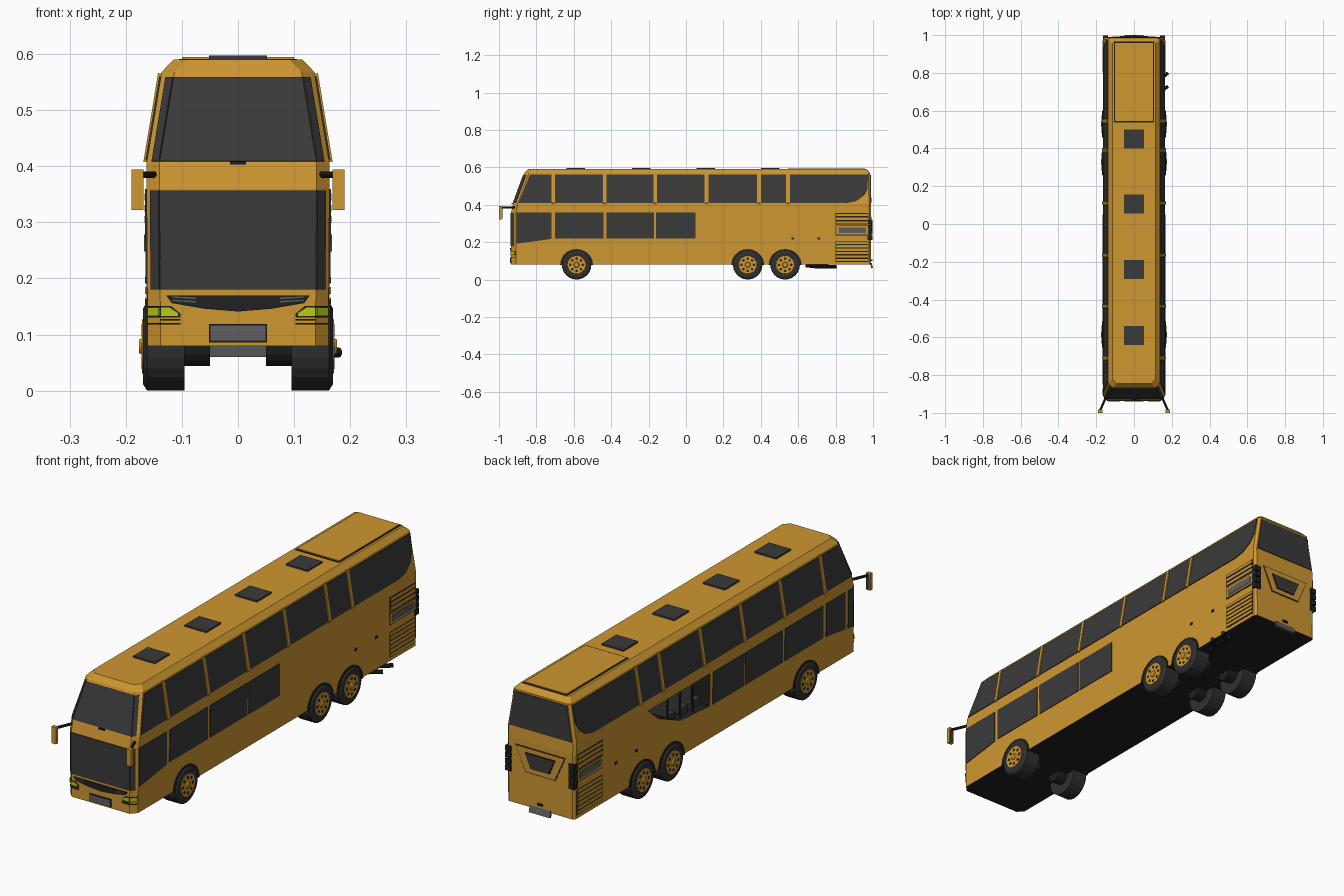
import bpy, bmesh, math
from mathutils import Vector

if "Cube" in bpy.data.objects:
    bpy.data.objects.remove(bpy.data.objects["Cube"])


def material(name, rgb):
    m = bpy.data.materials.new(name)
    m.diffuse_color = (*rgb, 1)
    m.use_nodes = True
    m.node_tree.nodes["Principled BSDF"].inputs["Base Color"].default_value = m.diffuse_color
    return m


ORANGE = material("orange paint", (0.62, 0.31, 0.03))
GLASS = material("dark glass", (0.042, 0.042, 0.042))
BLACK = material("black trim", (0.015, 0.015, 0.015))
RUBBER = material("tyre rubber", (0.03, 0.03, 0.03))
GREY = material("plate grey", (0.115, 0.115, 0.115))
LAMP = material("yellow green lamp", (0.5, 0.6, 0.008))


def finish(name, bm, *mats):
    bmesh.ops.recalc_face_normals(bm, faces=bm.faces)
    me = bpy.data.meshes.new(name)
    bm.to_mesh(me)
    bm.free()
    for m in mats:
        me.materials.append(m)
    ob = bpy.data.objects.new(name, me)
    bpy.context.collection.objects.link(ob)
    return ob


def prism(name, pts, offset, mat):
    """Outline swept by an offset vector."""
    bm = bmesh.new()
    a = [bm.verts.new(p) for p in pts]
    b = [bm.verts.new(Vector(p) + Vector(offset)) for p in pts]
    bm.faces.new(a)
    bm.faces.new(b)
    for i in range(len(a)):
        j = (i + 1) % len(a)
        bm.faces.new((a[i], a[j], b[j], b[i]))
    return finish(name, bm, mat)


def plate(name, pts, out, mat, t=0.003):
    """Thin plate lying on a surface, raised t along the side facing 'out'."""
    pts = [Vector(p) for p in pts]
    n = Vector()
    for i, p in enumerate(pts):
        n += (p - pts[0]).cross(pts[(i + 1) % len(pts)] - pts[0])
    n.normalize()
    if n.dot(Vector(out)) < 0:
        n = -n
    return prism(name, [p - n * 0.002 for p in pts], n * (t + 0.002), mat)


def box(name, lo, hi, mat):
    x0, y0, z0 = lo
    x1, y1, z1 = hi
    return prism(name, [(x0, y0, z0), (x1, y0, z0), (x1, y1, z0), (x0, y1, z0)], (0, 0, z1 - z0), mat)


def rod(name, a, b, r, mat, n=8, r2=None):
    a, b = Vector(a), Vector(b)
    bm = bmesh.new()
    bmesh.ops.create_cone(bm, cap_ends=True, segments=n, radius1=r, radius2=r2 or r, depth=(b - a).length)
    q = (b - a).to_track_quat('Z', 'Y').to_matrix().to_4x4()
    q.translation = (a + b) / 2
    bmesh.ops.transform(bm, matrix=q, verts=bm.verts)
    return finish(name, bm, mat)


# Body section levels: z, half width, front y, back y
LEVELS = [(0.08, 0.161, -0.935, 0.99), (0.36, 0.163, -0.935, 0.99), (0.405, 0.163, -0.925, 0.988),
          (0.568, 0.136, -0.865, 0.985), (0.59, 0.115, -0.845, 0.965)]


def level(z):
    for a, b in zip(LEVELS, LEVELS[1:]):
        if z <= b[0] + 1e-6:
            f = (z - a[0]) / (b[0] - a[0])
            return [p + (q - p) * f for p, q in zip(a[1:], b[1:])]


def side(s, y, z):
    return (s * level(z)[0], y, z)


def front(u, z):
    """Point on the nose: |u|<=1 on the flat, 1..2 round the corner."""
    w, yf, _ = level(z)
    k = max(abs(u) - 1, 0)
    return (math.copysign((w - 0.023) * min(abs(u), 1) + 0.023 * k, u), yf + 0.025 * k, z)


# Main body shell, lofted through the levels
bm = bmesh.new()
rings = []
for z, w, yf, yb in LEVELS:
    half = [(w - 0.023, yf), (w, yf + 0.025), (w, yb - 0.01), (w - 0.01, yb)]
    loop = half + [(-x, y) for x, y in reversed(half)]
    rings.append([bm.verts.new((x, y, z)) for x, y in loop])
for a, b in zip(rings, rings[1:]):
    for i in range(8):
        j = (i + 1) % 8
        bm.faces.new((a[i], a[j], b[j], b[i]))
bm.faces.new(rings[0]).material_index = 1
bm.faces.new(rings[-1])
body = finish("body", bm, ORANGE, BLACK)

# Open stairwell bay cut in the left side
hole = [(0.07, 0.36), (0.07, 0.22), (0.27, 0.235), (0.42, 0.30), (0.49, 0.36)]
cutter = prism("bay_cutter", [(-0.2, y, z) for y, z in hole], (0.31, 0, 0), ORANGE)
cutter.data.materials.append(BLACK)
for p in cutter.data.polygons:
    p.material_index = 1
cutter.hide_render = True
mod = body.modifiers.new("bay", 'BOOLEAN')
mod.operation, mod.object, mod.solver = 'DIFFERENCE', cutter, 'EXACT'
bpy.context.view_layer.objects.active = body
bpy.ops.object.modifier_apply(modifier="bay")
bpy.data.objects.remove(cutter)
for i in range(3):
    y = 0.09 + i * 0.085
    box("seat_base", (-0.13, y, 0.225), (-0.03, y + 0.05, 0.26), GLASS)
    box("seat_back", (-0.13, y + 0.045, 0.24), (-0.03, y + 0.06, 0.325), GLASS)
    rod("hand_rail", (-0.145, y + 0.07, 0.225), (-0.145, y + 0.07, 0.36), 0.003, BLACK)

# Side glazing
UPPER = [-0.71, -0.435, -0.165, 0.11, 0.39, 0.545]
for s in (1, -1):
    panes = [[(-0.895, 0.41), (-0.72, 0.41), (-0.72, 0.56), (-0.835, 0.56)]]
    for a, b in zip(UPPER, UPPER[1:]):
        panes.append([(a + 0.01, 0.41), (b - 0.01, 0.41), (b - 0.01, 0.56), (a + 0.01, 0.56)])
    panes.append([(0.555, 0.41), (0.86, 0.41), (0.91, 0.42), (0.95, 0.45), (0.97, 0.49), (0.974, 0.56), (0.555, 0.56)])
    for a, b in ((-0.70, -0.44), (-0.425, -0.17), (-0.16, 0.05)):
        panes.append([(a, 0.22), (b, 0.22), (b, 0.359), (a, 0.359)])
    if s > 0:
        panes.append([(-0.905, 0.192), (-0.72, 0.217), (-0.72, 0.359), (-0.905, 0.359)])
    else:
        panes.append([(-0.85, 0.2), (-0.72, 0.217), (-0.72, 0.359), (-0.85, 0.359)])
        panes.append([(-0.905, 0.192), (-0.87, 0.197), (-0.87, 0.359), (-0.905, 0.359)])
    for pane in panes:
        plate("side_window", [side(s, y, z) for y, z in pane], (s, 0, 0), GLASS)
    for y in UPPER:
        plate("window_pillar", [side(s, y + d, z) for d, z in
              ((-0.008, 0.407), (0.008, 0.407), (0.008, 0.565), (-0.008, 0.565))], (s, 0, 0), ORANGE, 0.006)

    # Engine louvres
    for z0, z1, n in ((0.295, 0.355, 3), (0.235, 0.29, 0), (0.095, 0.205, 6)):
        plate("louvre_backing", [side(s, y, z) for y, z in ((0.8, z0), (0.975, z0), (0.975, z1), (0.8, z1))],
              (s, 0, 0), BLACK, 0.001)
        for i in range(n):
            z = z0 + 0.004 + i * (z1 - z0) / n
            plate("louvre_slat", [side(s, y, h) for y, h in
                  ((0.803, z), (0.972, z), (0.972, z + 0.012), (0.803, z + 0.012))], (s, 0, 0), ORANGE, 0.004)
    plate("vent_frame", [side(s, y, z) for y, z in ((0.803, 0.24), (0.972, 0.24), (0.972, 0.286), (0.803, 0.286))],
          (s, 0, 0), ORANGE, 0.003)
    plate("vent_grille", [side(s, y, z) for y, z in ((0.815, 0.248), (0.962, 0.248), (0.962, 0.278), (0.815, 0.278))],
          (s, 0, 0), GREY, 0.005)
    for y in (0.57, 0.71):
        plate("flap_latch", [side(s, y + a, 0.22 + b) for a, b in
              ((-0.007, -0.005), (0.007, -0.005), (0.007, 0.005), (-0.007, 0.005))], (s, 0, 0), BLACK)

    # Wheels: arch, tyre, axle stub, hub with holes
    for y in (-0.585, 0.33, 0.53):
        c = 0.079
        arch = [(s * 0.161, y + 0.088 * math.cos(t), c + 0.084 * math.sin(t))
                for t in [math.pi * k / 10 for k in range(11)]]
        prism("wheel_arch", arch, (s * 0.004, 0, 0), BLACK)
        rod("tyre", (s * 0.095, y, c), (s * 0.162, y, c), 0.079, RUBBER, 24)
        rod("tyre_shoulder", (s * 0.162, y, c), (s * 0.169, y, c), 0.079, RUBBER, 24, 0.068)
        rod("axle_stub", (s * 0.05, y, c), (s * 0.096, y, c), 0.035, BLACK, 16)
        rod("wheel_rim", (s * 0.16, y, c), (s * 0.171, y, c), 0.052, ORANGE, 24, 0.048)
        rod("wheel_cap", (s * 0.17, y, c), (s * 0.176, y, c), 0.016, ORANGE, 12, 0.012)
        for k in range(8):
            t = math.tau * k / 8
            p = (y + 0.033 * math.cos(t), c + 0.033 * math.sin(t))
            rod("rim_hole", (s * 0.165, *p), (s * 0.1718, *p), 0.007, BLACK, 8)

    # Mirrors on angled arms
    rod("mirror_arm", (s * 0.148, -0.915, 0.385), (s * 0.178, -0.985, 0.385), 0.006, BLACK)
    box("mirror_housing", (s * 0.168, -1.0, 0.322), (s * 0.19, -0.984, 0.394), ORANGE)
    box("mirror_glass", (s * 0.171, -0.985, 0.326), (s * 0.187, -0.982, 0.38), GLASS)

    # Headlamps, wrapped round the corner, with black surrounds
    for name, mat, t, shape in (
            ("lamp_surround", BLACK, 0.002, [(0.74, 0.13), (1, 0.13), (1, 0.151), (0.86, 0.151), (0.74, 0.137)]),
            ("headlamp", LAMP, 0.004, [(0.77, 0.133), (1, 0.133), (1, 0.148), (0.88, 0.148), (0.77, 0.138)]),
            ("lamp_surround", BLACK, 0.002, [(1, 0.13), (1.9, 0.13), (1.9, 0.151), (1, 0.151)]),
            ("headlamp", LAMP, 0.004, [(1, 0.133), (1.85, 0.133), (1.85, 0.148), (1, 0.148)]),
            ("lamp_strip", BLACK, 0.003, [(0.74, 0.118), (1, 0.118), (1, 0.121), (0.74, 0.121)]),
            ("lamp_strip", BLACK, 0.003, [(0.74, 0.125), (1, 0.125), (1, 0.128), (0.74, 0.128)]),
            ("lamp_strip", BLACK, 0.003, [(1, 0.118), (1.9, 0.118), (1.9, 0.121), (1, 0.121)])):
        plate(name, [front(s * u, z) for u, z in shape], (s * 0.3, -1, 0), mat, t)

    # Tail lamps, four stacked blocks per corner
    for k in range(4):
        z = 0.212 + k * 0.028
        box("tail_lamp", (s * 0.138, 0.97, z), (s * 0.165, 0.997, z + 0.023), BLACK)

# Windscreens, flat centre plus wrapped corners
for z0, z1, e in ((0.18, 0.357, 1.65), (0.408, 0.558, 1.55)):
    for u0, u1 in ((-e, -1), (-1, 1), (1, e)):
        plate("windscreen", [front(u0, z0), front(u1, z0), front(u1, z1), front(u0, z1)], (u0 + u1, -2, 0), GLASS)
box("wiper_mount", (-0.014, -0.932, 0.403), (0.014, -0.92, 0.408), BLACK)

# Front grille and number plates
grille = [(-0.128, 0.17), (-0.118, 0.156), (-0.06, 0.146), (0, 0.141), (0.06, 0.146), (0.118, 0.156), (0.128, 0.17)]
plate("front_grille", [(x, -0.935, z) for x, z in grille], (0, -1, 0), BLACK)
for s in (1, -1):
    for z in (0.157, 0.163):
        plate("grille_bar", [(s * x, -0.938, h) for x, h in
              ((0.075, z), (0.118, z + 0.003), (0.118, z + 0.005), (0.075, z + 0.003))], (0, -1, 0), GREY, 0.002)
box("front_plate_frame", (-0.052, -0.938, 0.086), (0.052, -0.93, 0.119), BLACK)
box("front_number_plate", (-0.049, -0.94, 0.089), (0.049, -0.93, 0.116), GREY)
prism("rear_number_plate", [(-0.05, 0.985, 0.085), (-0.05, 0.993, 0.09), (-0.05, 1.0, 0.062), (-0.05, 0.99, 0.06)],
      (0.1, 0, 0), GREY)
box("plate_lamp", (-0.012, 0.985, 0.1), (0.012, 0.997, 0.108), BLACK)

# Rear window and layered engine cover trapezoids
plate("rear_window", [(-0.148, 0.988, 0.41), (0.148, 0.988, 0.41), (0.124, 0.985, 0.56), (-0.124, 0.985, 0.56)],
      (0, 1, 0), GLASS)
for name, mat, t, a, b, z0, z1 in (("cover_outline", BLACK, 0.001, 0.12, 0.072, 0.225, 0.335),
                                   ("engine_cover", ORANGE, 0.003, 0.115, 0.069, 0.229, 0.331),
                                   ("cover_recess_line", BLACK, 0.004, 0.074, 0.046, 0.247, 0.313),
                                   ("cover_grille", GLASS, 0.006, 0.068, 0.042, 0.251, 0.309)):
    plate(name, [(-b, 0.99, z0), (b, 0.99, z0), (a, 0.99, z1), (-a, 0.99, z1)], (0, 1, 0), mat, t)

# Roof: rear cover panel with dark seam, four hatches
box("roof_panel_seam", (-0.105, 0.538, 0.585), (0.105, 0.963, 0.5915), BLACK)
box("roof_panel", (-0.1, 0.545, 0.585), (0.1, 0.957, 0.595), ORANGE)
for y in (0.45, 0.105, -0.24, -0.59):
    box("roof_hatch", (-0.052, y - 0.05, 0.585), (0.052, y + 0.05, 0.597), GLASS)

# Exhaust on the right
rod("exhaust_silencer", (0.12, 0.64, 0.074), (0.14, 0.79, 0.068), 0.01, BLACK, 10)
for y in (0.72, 0.79):
    rod("exhaust_pipe", (0.13, y - 0.03, 0.068), (0.18, y + 0.01, 0.068), 0.009, BLACK, 10)
